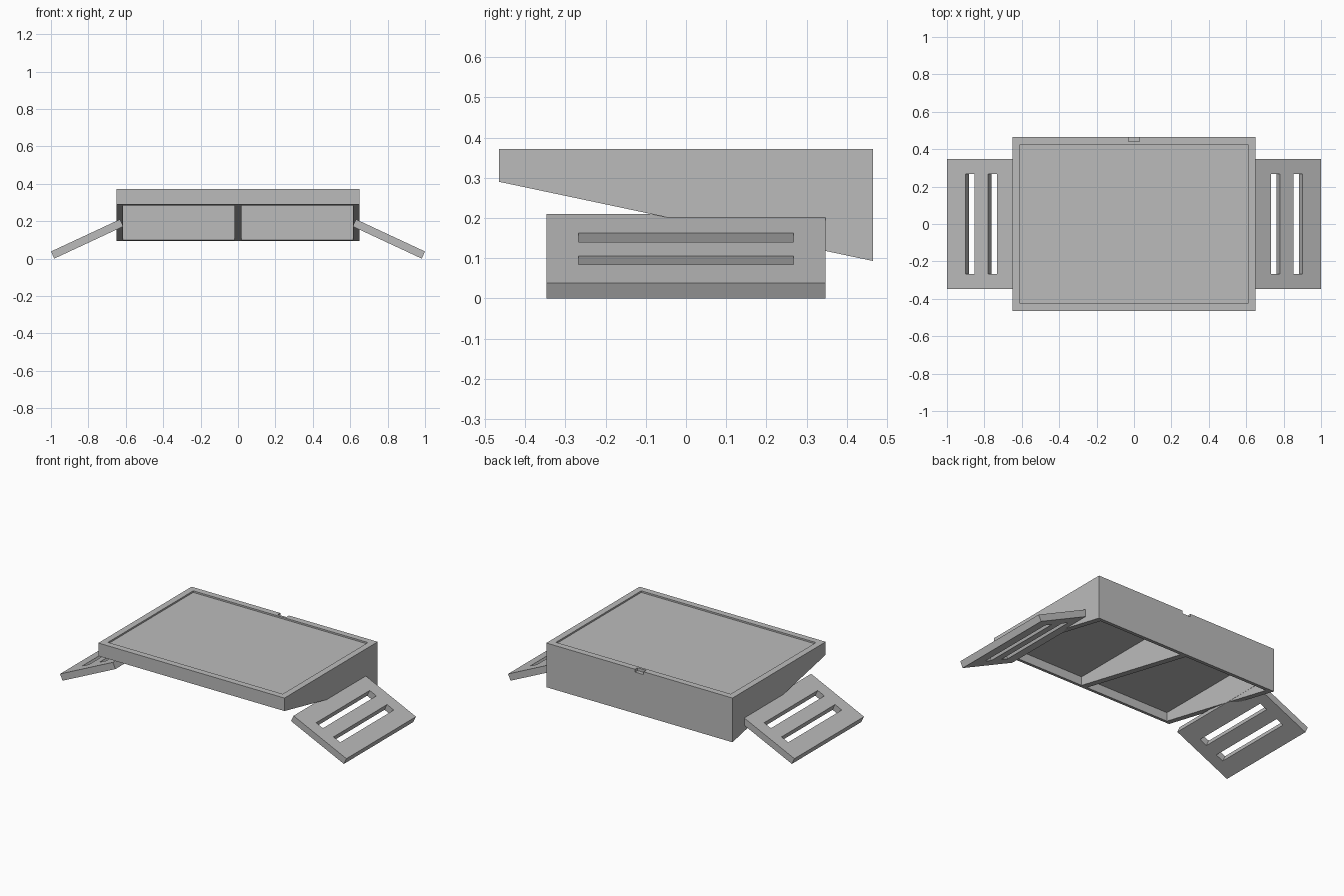
import bpy
import math
from mathutils import Matrix, Vector

old = bpy.data.objects.get("Cube")
if old:
    bpy.data.objects.remove(old, do_unlink=True)

grey = bpy.data.materials.new("plain grey")
grey.use_nodes = True
grey.diffuse_color = (0.5, 0.5, 0.5, 1)
grey.node_tree.nodes["Principled BSDF"].inputs["Base Color"].default_value = (0.5, 0.5, 0.5, 1)


def prism(name, profile, x0, x1):
    """Extrude a closed (y, z) profile along x."""
    n = len(profile)
    verts = [(x, y, z) for x in (x0, x1) for y, z in profile]
    faces = [tuple(range(n))[::-1], tuple(range(n, 2 * n))]
    faces += [(i, (i + 1) % n, n + (i + 1) % n, n + i) for i in range(n)]
    mesh = bpy.data.meshes.new(name)
    mesh.from_pydata(verts, [], faces)
    mesh.materials.append(grey)
    obj = bpy.data.objects.new(name, mesh)
    bpy.context.collection.objects.link(obj)
    return obj


def block(name, x0, x1, y0, y1, z0, z1):
    return prism(name, [(y0, z0), (y1, z0), (y1, z1), (y0, z1)], x0, x1)


def cut(target, cutter):
    """Subtract the cutter from the target, then remove the cutter."""
    cutter.hide_render = True
    mod = target.modifiers.new("cut", "BOOLEAN")
    mod.operation = "DIFFERENCE"
    mod.solver = "EXACT"
    mod.object = cutter
    bpy.context.view_layer.objects.active = target
    bpy.ops.object.modifier_apply(modifier=mod.name)
    bpy.data.objects.remove(cutter, do_unlink=True)


# Wedge-shaped housing, deeper at the back
W, D, TOP = 0.65, 0.465, 0.372
housing = prism("housing", [(-D, 0.29), (D, 0.093), (D, TOP), (-D, TOP)], -W, W)

# Shallow recess in the top, and a small finger notch at the back edge
cut(housing, block("recess_cutter", -W + 0.04, W - 0.04, -D + 0.04, D - 0.04, TOP - 0.01, 0.5))
cut(housing, block("notch_cutter", -0.03, 0.03, D - 0.025, D + 0.05, TOP - 0.018, 0.5))

# Two pockets open to the underside
for x0, x1 in ((-0.614, -0.02), (0.02, 0.614)):
    cut(housing, block("pocket_cutter", x0, x1, -0.44, 0.435, -0.1, 0.34))

# Slotted side wings sloping down to the ground
ANGLE = math.radians(25)
LENGTH, THICK = 0.407, 0.042
for side, label in ((1, "left"), (-1, "right")):
    wing = block(label + "_wing", 0, LENGTH, -0.347, 0.347, -THICK, 0)
    for start in (0.112, 0.246):
        cut(wing, block("slot_cutter", start, start + 0.052, -0.267, 0.267, -0.1, 0.1))
    place = Matrix.Translation(Vector((0.631, 0, 0.21))) @ Matrix.Rotation(ANGLE, 4, "Y")
    if side < 0:
        place = Matrix.Rotation(math.pi, 4, "Z") @ place
    wing.data.transform(place)
